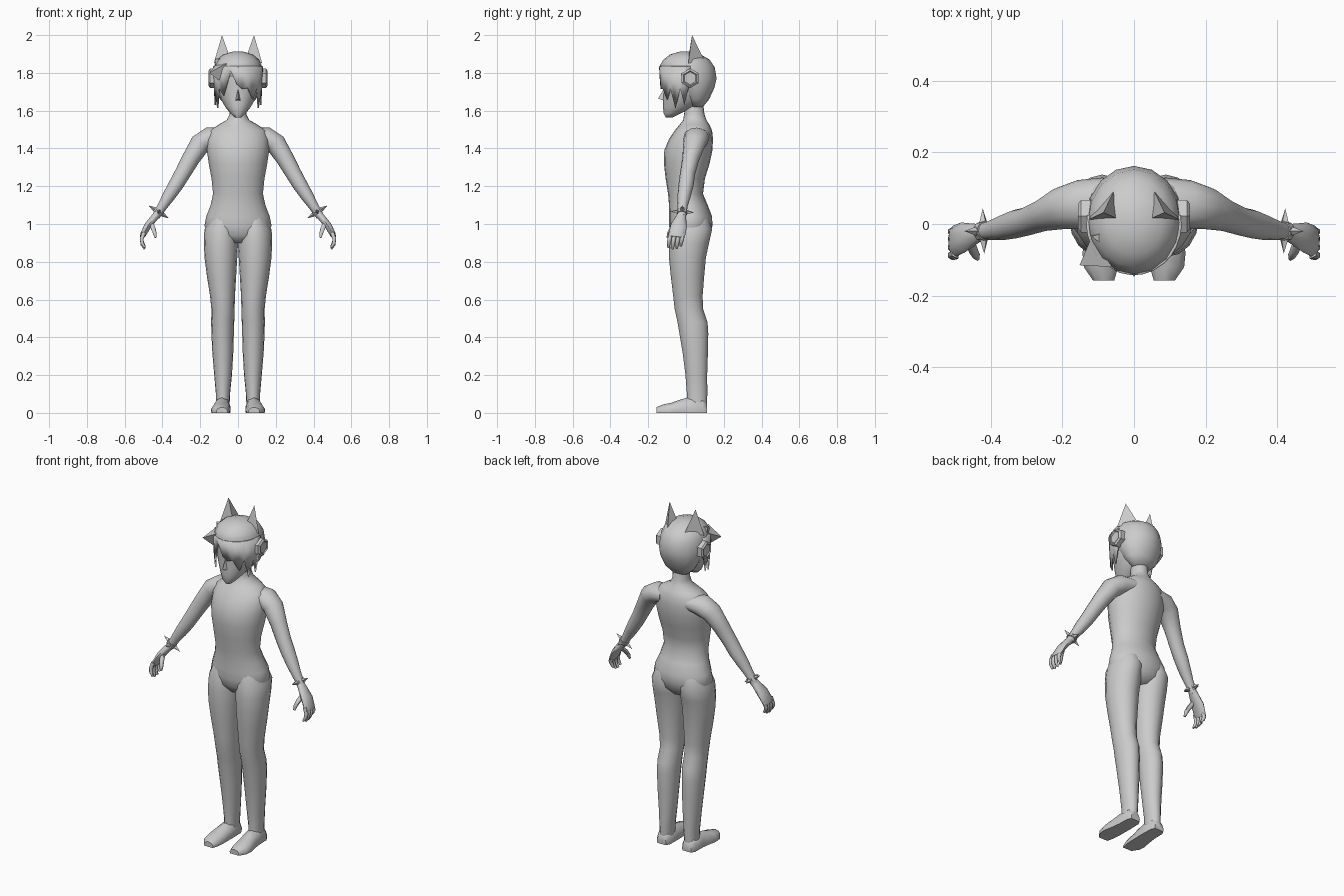
import bpy, bmesh, math
from mathutils import Vector

grey = bpy.data.materials.new("plain grey")
grey.diffuse_color = (0.6, 0.6, 0.6, 1)


def make(name, verts, faces, mirror=False, angle=60):
    me = bpy.data.meshes.new(name)
    me.from_pydata([tuple(v) for v in verts], [], faces)
    bm = bmesh.new()
    bm.from_mesh(me)
    bmesh.ops.recalc_face_normals(bm, faces=bm.faces)
    bm.to_mesh(me)
    bm.free()
    me.materials.append(grey)
    ob = bpy.data.objects.new(name, me)
    bpy.context.collection.objects.link(ob)
    if angle:
        bpy.ops.object.select_all(action='DESELECT')
        ob.select_set(True)
        bpy.context.view_layer.objects.active = ob
        bpy.ops.object.shade_smooth_by_angle(angle=math.radians(angle))
    if mirror:
        ob.modifiers.new("Mirror", 'MIRROR').use_mirror_merge = False
    return ob


def skin(name, rings, **kw):
    """Join equal rings of points into a closed tube."""
    n = len(rings[0])
    verts = [p for r in rings for p in r]
    faces = [(k * n + i, k * n + (i + 1) % n, (k + 1) * n + (i + 1) % n, (k + 1) * n + i)
             for k in range(len(rings) - 1) for i in range(n)]
    faces += [tuple(range(n)), tuple(range(len(verts) - n, len(verts)))]
    return make(name, verts, faces, **kw)


def stack(name, rows, n=16, **kw):
    """Level rings: z, front y, back y, left x, right x."""
    rings = []
    for z, f, b, x0, x1 in rows:
        rings.append([Vector(((x0 + x1) / 2 + (x1 - x0) / 2 * math.sin(2 * math.pi * i / n),
                              (f + b) / 2 - (b - f) / 2 * math.cos(2 * math.pi * i / n), z))
                      for i in range(n)])
    return skin(name, rings, **kw)


def tube(name, rows, n=10, **kw):
    """Rings square to a path: x, y, z, depth radius, width radius."""
    pts = [Vector(r[:3]) for r in rows]
    rings = []
    for k, r in enumerate(rows):
        t = (pts[min(k + 1, len(pts) - 1)] - pts[max(k - 1, 0)]).normalized()
        u = Vector((0, 1, 0))
        u = (u - t * u.dot(t)).normalized()
        v = t.cross(u)
        rings.append([pts[k] + u * r[3] * math.cos(2 * math.pi * i / n)
                      + v * r[4] * math.sin(2 * math.pi * i / n) for i in range(n)])
    return skin(name, rings, **kw)


def spike(name, base, tip, **kw):
    n = len(base)
    return make(name, list(base) + [tip],
                [(i, (i + 1) % n, n) for i in range(n)] + [tuple(range(n))], angle=0, **kw)


def sym(rows):
    return [(z, f, b, -w, w) for z, f, b, w in rows]


# Torso and neck
stack("torso", sym([(.90, -.05, .09, .06), (.94, -.08, .125, .15), (.99, -.09, .14, .178),
                    (1.04, -.09, .138, .168), (1.10, -.09, .115, .145), (1.16, -.095, .09, .132),
                    (1.24, -.108, .1, .14), (1.32, -.117, .125, .155), (1.39, -.115, .14, .165),
                    (1.45, -.09, .143, .165), (1.495, -.06, .138, .15), (1.525, -.035, .125, .105),
                    (1.55, -.015, .108, .06), (1.58, -.01, .098, .045), (1.64, -.005, .09, .045)]), n=20)

# Legs
stack("leg", [(.03, .005, .11, .045, .118), (.10, .005, .113, .042, .117), (.20, -.003, .112, .032, .126),
              (.32, -.018, .116, .025, .136), (.42, -.035, .118, .022, .141), (.48, -.045, .114, .02, .142),
              (.55, -.06, .09, .018, .141), (.62, -.068, .088, .016, .148), (.72, -.08, .096, .01, .164),
              (.82, -.09, .105, .004, .177), (.90, -.092, .122, .0, .181), (.97, -.088, .138, .0, .178),
              (1.03, -.07, .12, .02, .15)], mirror=True)

# Feet, flat underneath
foot_rings = []
for y, x, w, h in [(.112, .083, .03, .05), (.09, .083, .042, .08), (.02, .083, .044, .085), (-.03, .087, .047, .07),
                   (-.08, .092, .052, .053), (-.12, .092, .048, .045), (-.157, .085, .03, .03)]:
    foot_rings.append([Vector((x + w * c, y, z * h)) for c, z in
                       [(-.95, 0), (-1, .35), (-.7, .8), (0, 1), (.7, .8), (1, .35), (.95, 0)]])
skin("foot", foot_rings, mirror=True, angle=50)

# Arms
tube("arm", [(.08, .06, 1.465, .07, .045), (.15, .055, 1.455, .068, .058), (.20, .045, 1.425, .06, .055),
             (.25, .025, 1.345, .045, .047), (.295, .008, 1.265, .04, .042), (.33, .0, 1.205, .04, .039),
             (.365, -.01, 1.15, .035, .034), (.40, -.018, 1.095, .027, .026), (.435, -.022, 1.04, .022, .021)],
     n=12, mirror=True)

# Hands
tube("palm", [(.425, -.022, 1.055, .022, .02), (.45, -.03, 1.025, .032, .02), (.478, -.038, .99, .043, .02),
              (.502, -.048, .945, .044, .016), (.508, -.05, .93, .038, .011)], mirror=True)
for i in range(4):
    y = -.017 - i * .022
    d = (.015, .003, 0, .008)[i]
    tube("finger_%d" % (i + 1), [(.498, y, .955, .011, .012), (.510, y - .004, .92, .011, .011),
                                 (.507, y - .008, .89 + d, .010, .010),
                                 (.494, y - .010, .868 + d, .006, .006)], n=6, mirror=True)
tube("thumb", [(.46, -.045, 1.005, .014, .014), (.448, -.075, .975, .013, .013),
               (.44, -.09, .95, .011, .011), (.437, -.097, .928, .006, .006)], n=6, mirror=True)

# Spiked wristbands
c = Vector((.42, -.02, 1.064))
t = Vector((.035, -.004, -.055)).normalized()
u = Vector((0, 1, 0))
u = (u - t * u.dot(t)).normalized()
v = t.cross(u)
tube("wristband", [tuple(c - t * .011) + (.028, .028), tuple(c + t * .011) + (.028, .028)], mirror=True, angle=30)
for k in range(4):
    a = math.pi / 2 * k
    d = u * math.cos(a) + v * math.sin(a)
    s = t.cross(d)
    o = c + d * .024
    spike("wrist_spike", [o + t * .013, o + s * .013, o - t * .013, o - s * .013], c + d * .063, mirror=True)

# Head and face
stack("head", sym([(1.565, -.108, -.07, .018), (1.585, -.118, -.03, .04), (1.62, -.122, .05, .068),
                   (1.66, -.122, .1, .09), (1.70, -.118, .12, .107), (1.75, -.122, .13, .115),
                   (1.81, -.122, .13, .115)]))
spike("nose", [(-.016, -.112, 1.652), (.016, -.112, 1.652), (0, -.115, 1.72)], (0, -.148, 1.664))

# Hair
stack("hair", sym([(1.62, .025, .09, .055), (1.66, -.01, .122, .095), (1.72, -.06, .15, .122),
                   (1.77, -.118, .162, .131), (1.83, -.143, .152, .129), (1.87, -.12, .125, .111),
                   (1.897, -.085, .08, .078), (1.912, -.035, .035, .03)]))

# Jagged fringe: angle from the front, height of the lower edge
tips = [(-100, 1.76), (-86, 1.63), (-77, 1.72), (-64, 1.615), (-52, 1.72), (-38, 1.68), (-17, 1.81), (-3, 1.74),
        (10, 1.715), (24, 1.72), (40, 1.66), (52, 1.72), (64, 1.615), (77, 1.72), (86, 1.63), (100, 1.76)]
fv = []
for a, z in tips:
    r = math.radians(a)
    k = .93 + .4 * (z - 1.66)
    fv += [(.133 * math.sin(r), -.143 * math.cos(r), 1.835),
           (.135 * k * math.sin(r), -.143 * k * math.cos(r), z)]
fringe = make("fringe", fv, [(2 * i, 2 * i + 1, 2 * i + 3, 2 * i + 2) for i in range(len(tips) - 1)], angle=40)
fringe.modifiers.new("Thickness", 'SOLIDIFY').thickness = .008

# Loose tufts on one side
spike("side_tuft", [(-.06, -.12, 1.85), (-.12, -.04, 1.84), (-.10, -.09, 1.76)], (-.152, -.115, 1.80))
spike("top_tuft", [(-.075, -.02, 1.88), (-.085, -.06, 1.87), (-.12, -.03, 1.80)], (-.118, -.035, 1.875))

# Pointed ears
spike("ear", [(.04, .012, 1.875), (.128, .012, 1.85), (.055, .095, 1.87)], (.085, .032, 2.0), mirror=True)

# Six-sided ear pads
pad = []
for x, r in [(.11, .052), (.148, .052), (.156, .04), (.15, .034)]:
    pad.append([Vector((x, .022 + r * math.sin(math.pi / 3 * i), 1.772 + r * math.cos(math.pi / 3 * i)))
                for i in range(6)])
skin("ear_pad", pad, mirror=True, angle=0)
